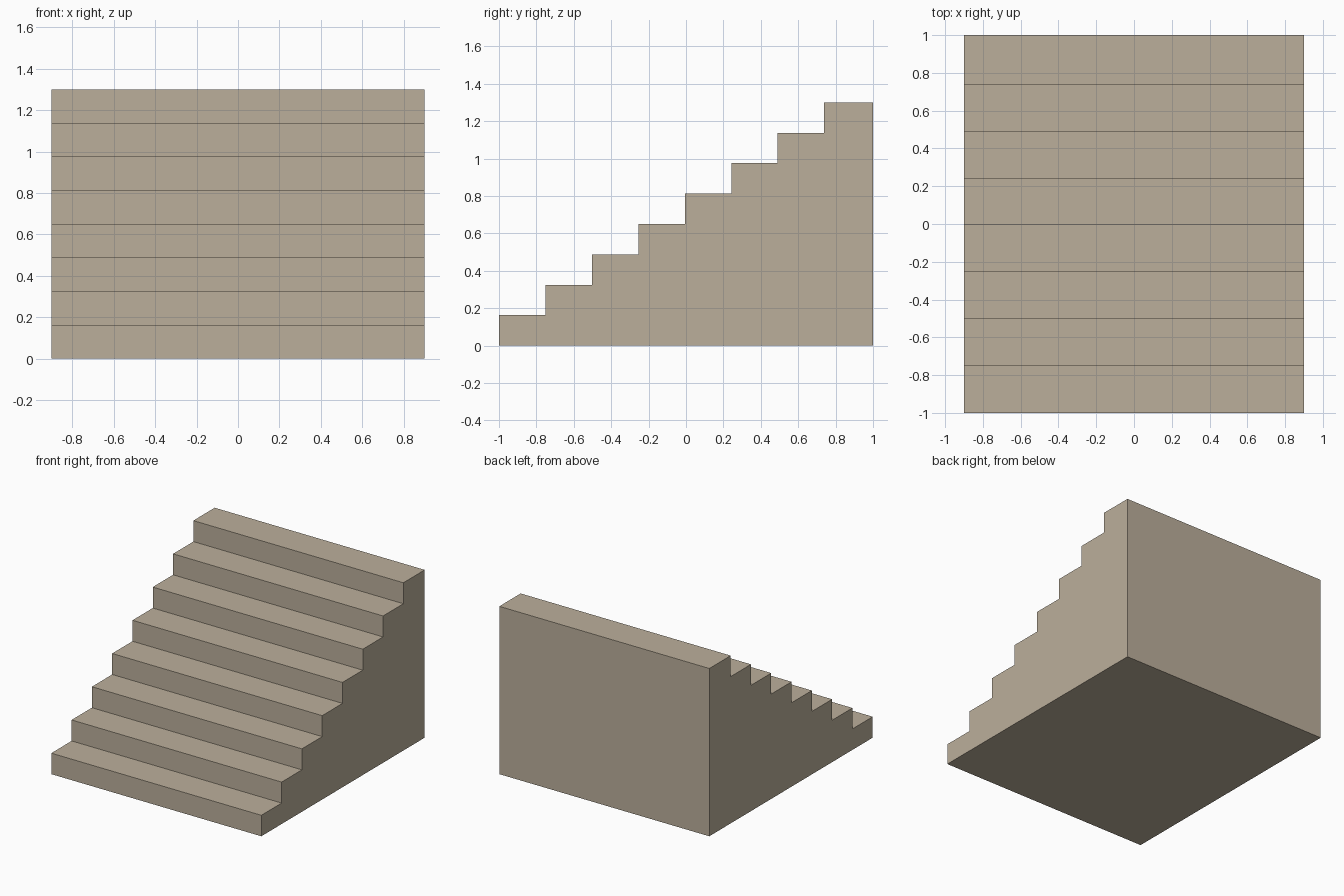
import bpy
import bmesh

if "Cube" in bpy.data.objects:
    bpy.data.objects.remove(bpy.data.objects["Cube"])

STEPS = 8
HALF_WIDTH = 0.9
RISE = 1.3 / STEPS
TREAD = 0.2484          # the top landing is slightly deeper
FRONT, BACK = -1.0, 1.0

# Stepped side profile in (y, z)
profile = [(FRONT, 0.0)]
for i in range(STEPS):
    y_start = FRONT + i * TREAD
    y_end = BACK if i == STEPS - 1 else y_start + TREAD
    profile += [(y_start, (i + 1) * RISE), (y_end, (i + 1) * RISE)]
profile.append((BACK, 0.0))

# Solid staircase: side profile extruded across the width
bm = bmesh.new()
side = bm.faces.new([bm.verts.new((-HALF_WIDTH, y, z)) for y, z in profile])
result = bmesh.ops.extrude_face_region(bm, geom=[side], use_keep_orig=True)
moved = [g for g in result["geom"] if isinstance(g, bmesh.types.BMVert)]
bmesh.ops.translate(bm, verts=moved, vec=(2 * HALF_WIDTH, 0, 0))
bmesh.ops.recalc_face_normals(bm, faces=bm.faces)

mesh = bpy.data.meshes.new("staircase")
bm.to_mesh(mesh)
bm.free()
staircase = bpy.data.objects.new("staircase", mesh)
bpy.context.collection.objects.link(staircase)

# Beige stone
stone = bpy.data.materials.new("stone")
stone.diffuse_color = (0.5, 0.43, 0.33, 1.0)
stone.use_nodes = True
stone.node_tree.nodes["Principled BSDF"].inputs["Base Color"].default_value = stone.diffuse_color
mesh.materials.append(stone)
